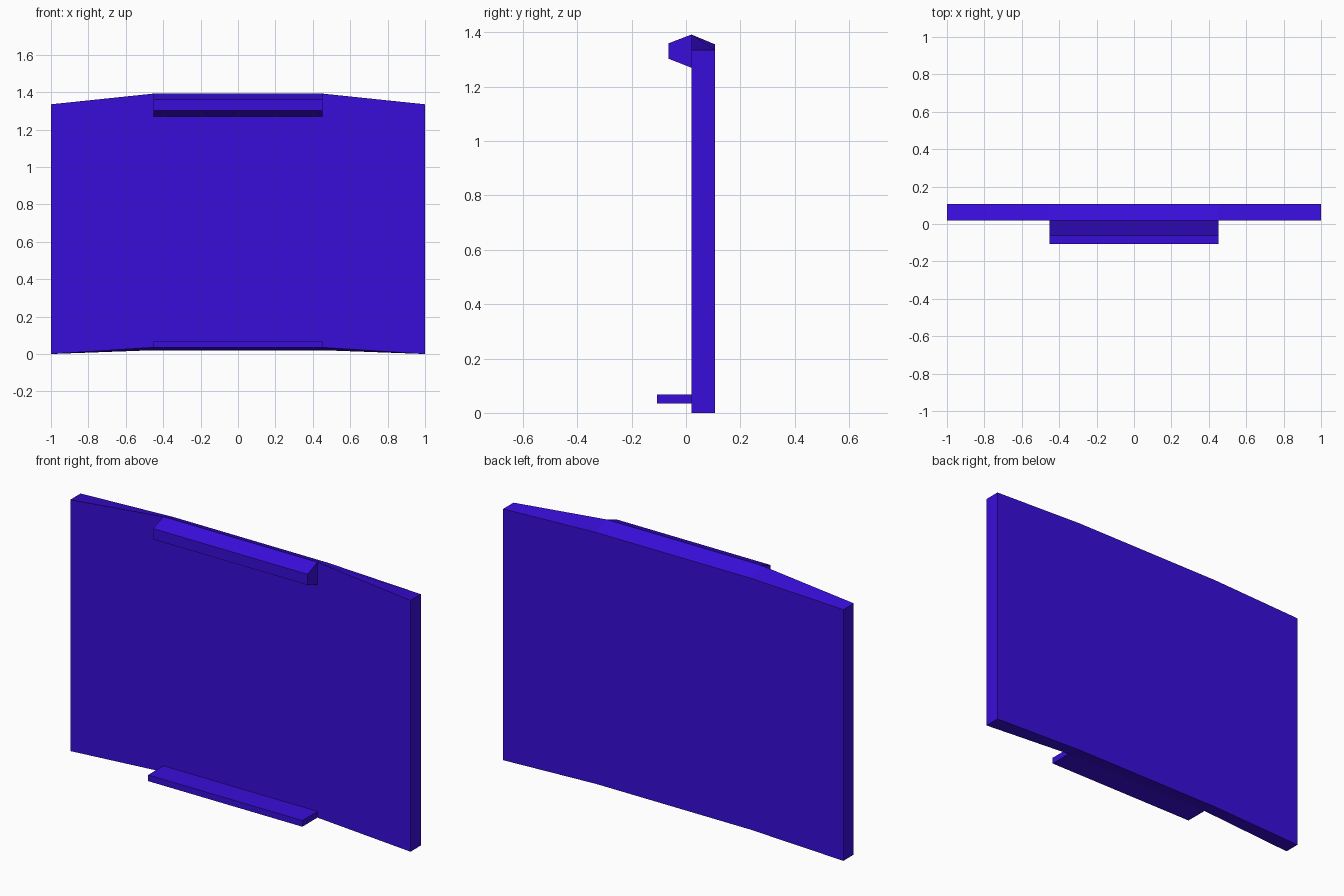
import bpy
import bmesh

if "Cube" in bpy.data.objects:
    bpy.data.objects.remove(bpy.data.objects["Cube"], do_unlink=True)

# Single flat paint colour
blue = bpy.data.materials.new("violet_blue")
blue.use_nodes = True
colour = (0.04, 0.004, 0.7, 1.0)
blue.diffuse_color = colour
shader = next(n for n in blue.node_tree.nodes if n.type == 'BSDF_PRINCIPLED')
shader.inputs["Base Color"].default_value = colour

HALF = 0.453           # half width of the straight middle section
FRONT, BACK = 0.02, 0.107


def loft(name, start, end):
    """Join two matching outlines into a closed solid."""
    bm = bmesh.new()
    a = [bm.verts.new(p) for p in start]
    b = [bm.verts.new(p) for p in end]
    bm.faces.new(a)
    bm.faces.new(b[::-1])
    for i in range(len(a)):
        j = (i + 1) % len(a)
        bm.faces.new((a[j], a[i], b[i], b[j]))
    bmesh.ops.recalc_face_normals(bm, faces=bm.faces)
    mesh = bpy.data.meshes.new(name)
    bm.to_mesh(mesh)
    bm.free()
    mesh.materials.append(blue)
    obj = bpy.data.objects.new(name, mesh)
    bpy.context.collection.objects.link(obj)
    return obj


def panel_outline(y, low, high):
    """Bowed panel outline: corners fixed, middle raised."""
    side_top = 1.335
    return [(-1, y, 0), (-HALF, y, low), (HALF, y, low), (1, y, 0),
            (1, y, side_top), (HALF, y, high), (-HALF, y, high), (-1, y, side_top)]


def bar(name, profile):
    """Extrude a side profile across the middle section."""
    return loft(name, [(-HALF, y, z) for y, z in profile],
                [(HALF, y, z) for y, z in profile])


# Main panel, with top and bottom edges sloping towards the back
loft("panel", panel_outline(FRONT, 0.035, 1.392), panel_outline(BACK, 0.02, 1.356))

# Tapered lip along the top and thin shelf along the bottom
bar("top_lip", [(FRONT, 1.392), (-0.064, 1.36), (-0.064, 1.303), (FRONT, 1.27)])
bar("bottom_shelf", [(FRONT, 0.068), (-0.107, 0.068), (-0.107, 0.035), (FRONT, 0.035)])
